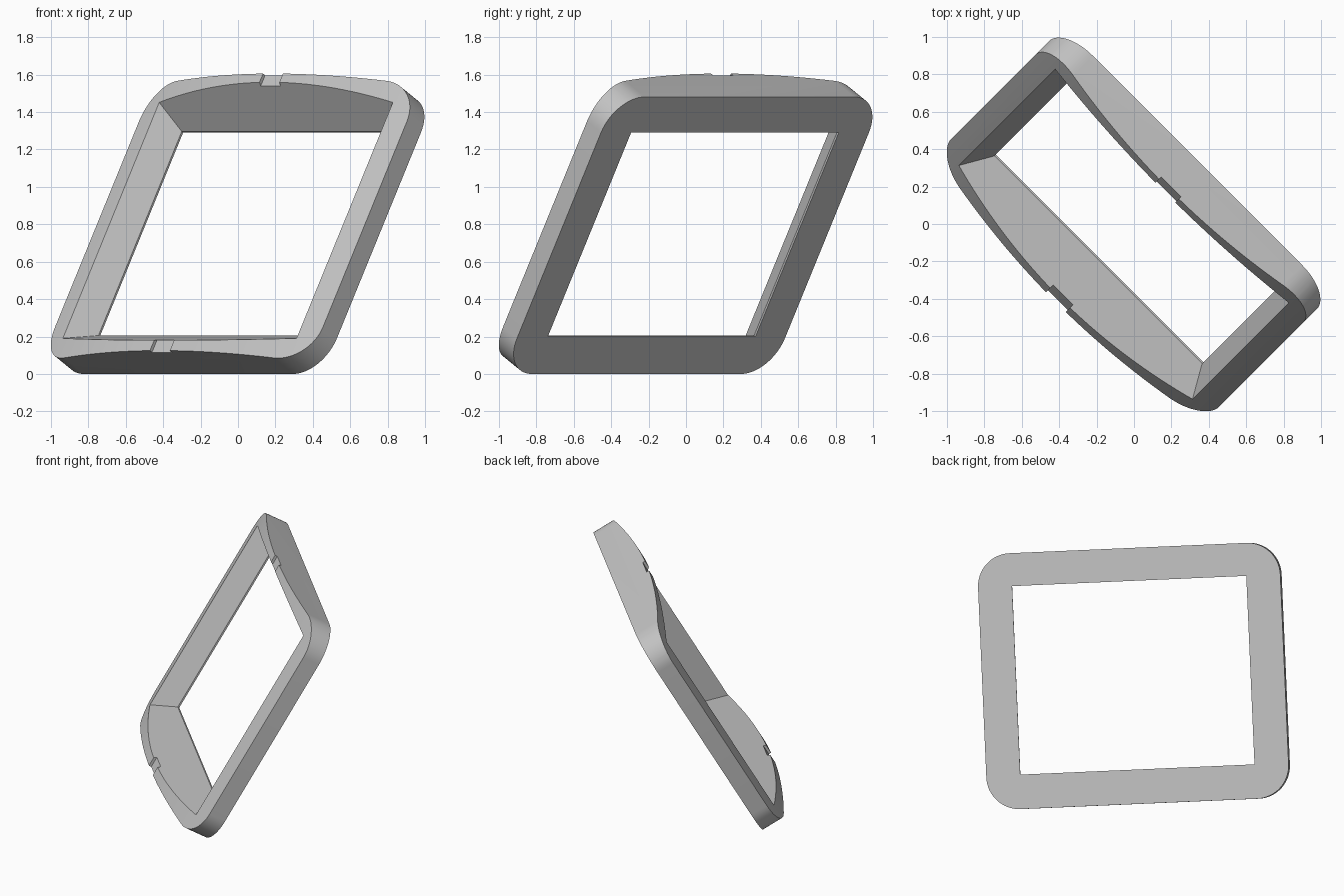
import bpy
import bmesh
from math import sin, cos, pi, radians, sqrt
from mathutils import Matrix, Vector

cube = bpy.data.objects.get("Cube")
if cube:
    bpy.data.objects.remove(cube, do_unlink=True)

HALF_W, HEIGHT, RADIUS = 1.013, 1.71, 0.22      # outer outline
OPEN_U, OPEN_LOW, OPEN_HIGH = 0.785, 0.23, 1.49  # opening at the back
LIP, SLOPE = 0.012, 0.7                          # back lip and wall taper
NOTCH, NOTCH_DEPTH = 0.075, 0.018

grey = bpy.data.materials.new("light grey")
grey.use_nodes = True
colour = (0.55, 0.55, 0.55, 1)
grey.diffuse_color = colour
grey.node_tree.nodes["Principled BSDF"].inputs["Base Color"].default_value = colour


def loft(name, rings):
    """Closed solid through rings of equal point count."""
    bm = bmesh.new()
    loops = [[bm.verts.new(p) for p in ring] for ring in rings]
    n = len(loops[0])
    for a, b in zip(loops, loops[1:]):
        for i in range(n):
            j = (i + 1) % n
            bm.faces.new((a[i], a[j], b[j], b[i]))
    bm.faces.new(loops[0][::-1])
    bm.faces.new(loops[-1])
    bmesh.ops.recalc_face_normals(bm, faces=bm.faces)
    mesh = bpy.data.meshes.new(name)
    bm.to_mesh(mesh)
    bm.free()
    mesh.materials.append(grey)
    obj = bpy.data.objects.new(name, mesh)
    bpy.context.collection.objects.link(obj)
    return obj


def cut(target, cutter, operation):
    cutter.hide_render = True
    mod = target.modifiers.new("cut", 'BOOLEAN')
    mod.operation, mod.object, mod.solver = operation, cutter, 'EXACT'
    bpy.context.view_layer.objects.active = target
    bpy.ops.object.modifier_apply(modifier=mod.name)
    bpy.data.objects.remove(cutter, do_unlink=True)


def crown(u):
    return 0.25 - 0.125 * u * u


# Slab with a crowned front and a shallow centre notch
reach, steps = 1.1, 20
side = [NOTCH + (reach - NOTCH) * i / steps for i in range(steps + 1)]
right = [(NOTCH, crown(NOTCH) - NOTCH_DEPTH)] + [(u, crown(u)) for u in side]
left = [(-u, w) for u, w in reversed(right)]
profile = [(-reach, 0)] + left + right + [(reach, 0)]
frame = loft("window_frame", [[(u, v, w) for u, w in profile]
                              for v in (-0.1, HEIGHT + 0.1)])

# Rounded outer outline
outline = []
corners = ((1, HEIGHT - RADIUS), (-1, HEIGHT - RADIUS), (-1, RADIUS), (1, RADIUS))
for q, (s, v) in enumerate(corners):
    for i in range(17):
        a = (q + i / 16) * pi / 2
        outline.append((s * (HALF_W - RADIUS) + RADIUS * cos(a), v + RADIUS * sin(a)))
cut(frame, loft("outline_cutter", [[(u, v, w) for u, v in outline]
                                   for w in (-0.1, 0.4)]), 'INTERSECT')


# Opening with a narrow straight lip and flared walls
def opening(w, grow):
    u, lo, hi = OPEN_U + grow, OPEN_LOW - grow, OPEN_HIGH + grow
    return [(-u, lo, w), (u, lo, w), (u, hi, w), (-u, hi, w)]


cut(frame, loft("opening_cutter", [opening(-0.1, 0), opening(LIP, 0),
                                   opening(0.4, SLOPE * (0.4 - LIP))]), 'DIFFERENCE')

# Lean the frame back and turn it diagonally
tilt = radians(60)
d = 1 / sqrt(2)
across = Vector((d, -d, 0))
up = Vector((d * cos(tilt), d * cos(tilt), sin(tilt)))
out = across.cross(up)
place = Matrix((across, up, out)).transposed().to_4x4()
place.translation = (-0.265, -0.265, 0)
frame.data.transform(place)

bpy.ops.object.select_all(action='DESELECT')
frame.select_set(True)
bpy.context.view_layer.objects.active = frame
bpy.ops.object.shade_smooth_by_angle(angle=radians(30))
